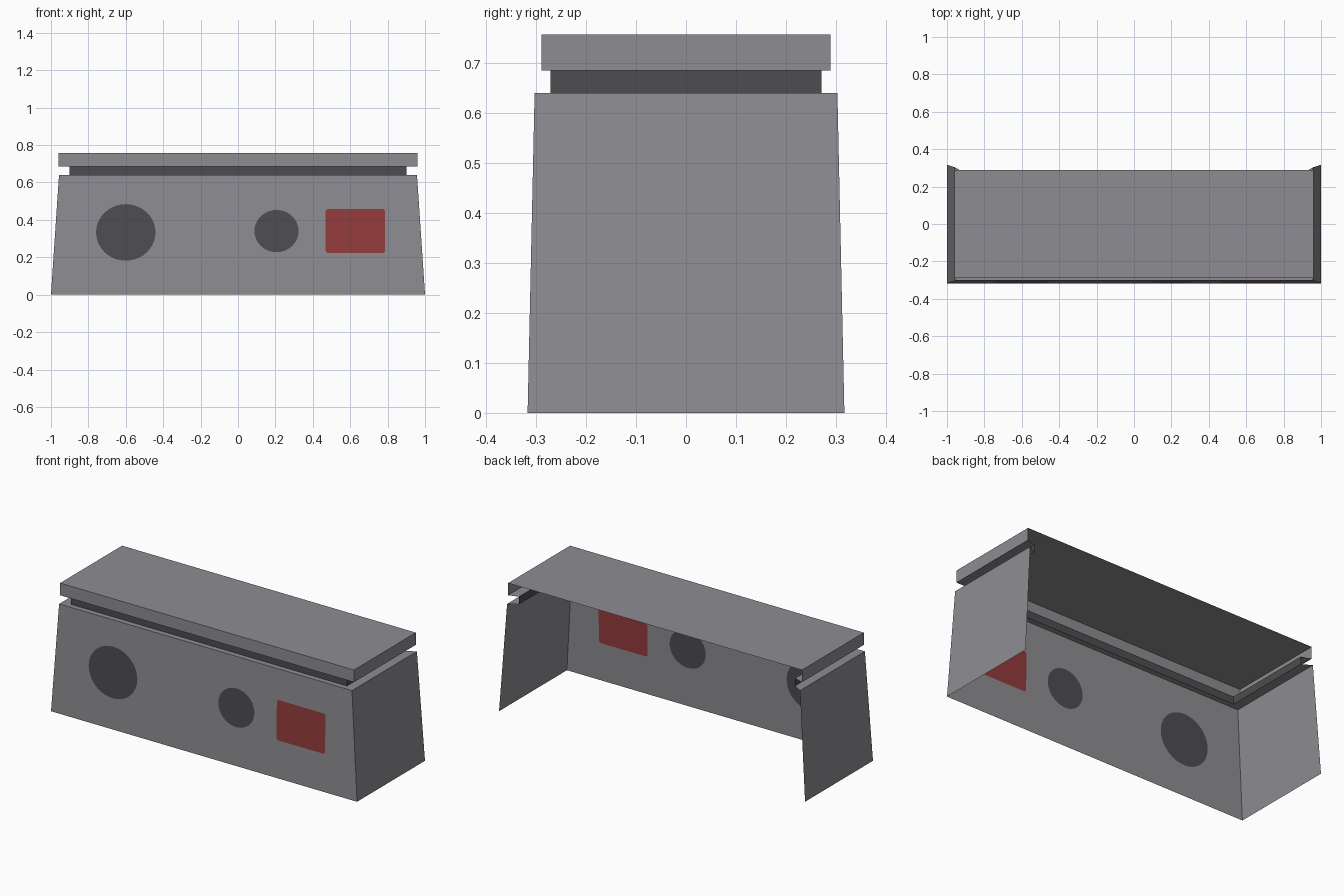
import bpy, bmesh
from math import cos, sin, pi, copysign
from mathutils import Vector

old = bpy.data.objects.get("Cube")
if old:
    bpy.data.objects.remove(old, do_unlink=True)


def material(name, rgb):
    m = bpy.data.materials.new(name)
    m.use_nodes = True
    m.diffuse_color = (*rgb, 1)
    m.node_tree.nodes["Principled BSDF"].inputs["Base Color"].default_value = (*rgb, 1)
    return m


grey = material("grey", (0.27, 0.265, 0.285))
dark = material("dark grey", (0.075, 0.073, 0.08))
red = material("red", (0.30, 0.044, 0.044))


def finish(bm, name, mats):
    mesh = bpy.data.meshes.new(name)
    bm.to_mesh(mesh)
    bm.free()
    for m in mats:
        mesh.materials.append(m)
    obj = bpy.data.objects.new(name, mesh)
    bpy.context.collection.objects.link(obj)
    return obj


def open_shell(name, levels, mat, cap=False, front=True):
    """Walls on three sides, open at the back, through (half x, half y, z) levels."""
    bm = bmesh.new()
    rings = [[bm.verts.new(p) for p in ((-x, y, z), (-x, -y, z), (x, -y, z), (x, y, z))]
             for x, y, z in levels]
    for k, (lo, hi) in enumerate(zip(rings, rings[1:])):
        for i in range(3):
            if i == 1 and k == 0 and not front:
                continue
            bm.faces.new((lo[i], lo[i + 1], hi[i + 1], hi[i]))
    if cap:
        bm.faces.new(rings[-1])
    return finish(bm, name, [mat])


# Main dimensions: half width, half depth, height
FOOT = (1.0, 0.317, 0.0)
SHOULDER = (0.957, 0.303, 0.64)
NECK_LOW = (0.902, 0.271, 0.64)
NECK_HIGH = (0.902, 0.271, 0.685)
LID_LOW = (0.96, 0.289, 0.685)
LID_HIGH = (0.96, 0.289, 0.757)

# Side walls with ledge, recessed band, lid
open_shell("base_walls", [FOOT, SHOULDER, NECK_LOW], grey, front=False)
open_shell("groove_band", [NECK_LOW, NECK_HIGH], dark)
open_shell("lid", [NECK_HIGH, LID_LOW, LID_HIGH], grey, cap=True)


# Front panel with the two discs and the red plate cut into it
def on_front(x, z):
    t = z / SHOULDER[2]
    return Vector((x, -FOOT[1] + t * (FOOT[1] - SHOULDER[1]), z))


def oval(cx, cz, rx, rz, power=1.0, n=40):
    def bend(v):
        return copysign(abs(v) ** power, v) if abs(v) > 1e-6 else 0.0
    return [(cx + rx * bend(cos(2 * pi * i / n)), cz + rz * bend(sin(2 * pi * i / n)))
            for i in range(n)]


def soft_rectangle(cx, cz, hx, hz, r=0.014, n=4):
    pts = []
    for q, (sx, sz) in enumerate(((1, 1), (-1, 1), (-1, -1), (1, -1))):
        for i in range(n + 1):
            a = (q + i / n) * pi / 2
            pts.append((cx + sx * (hx - r) + r * cos(a), cz + sz * (hz - r) + r * sin(a)))
    return pts


outline = [(-FOOT[0], 0), (FOOT[0], 0), (SHOULDER[0], SHOULDER[2]), (-SHOULDER[0], SHOULDER[2])]
patches = [(oval(-0.60, 0.333, 0.159, 0.151), 1),
           (oval(0.206, 0.340, 0.118, 0.113), 1),
           (soft_rectangle(0.628, 0.340, 0.159, 0.118), 2)]

bm = bmesh.new()
edges, loops = [], []
for pts in [outline] + [p for p, _ in patches]:
    verts = [bm.verts.new(on_front(*p)) for p in pts]
    edges += [bm.edges.new((verts[i - 1], verts[i])) for i in range(len(verts))]
    loops.append(verts)
bmesh.ops.triangle_fill(bm, use_beauty=True, use_dissolve=False, edges=edges,
                        normal=Vector((0, -1, 0)))
for verts, (_, index) in zip(loops[1:], patches):
    bm.faces.new(verts).material_index = index
for f in bm.faces:
    f.normal_update()
    if f.normal.y > 0:
        f.normal_flip()
finish(bm, "front_panel", [grey, dark, red])
